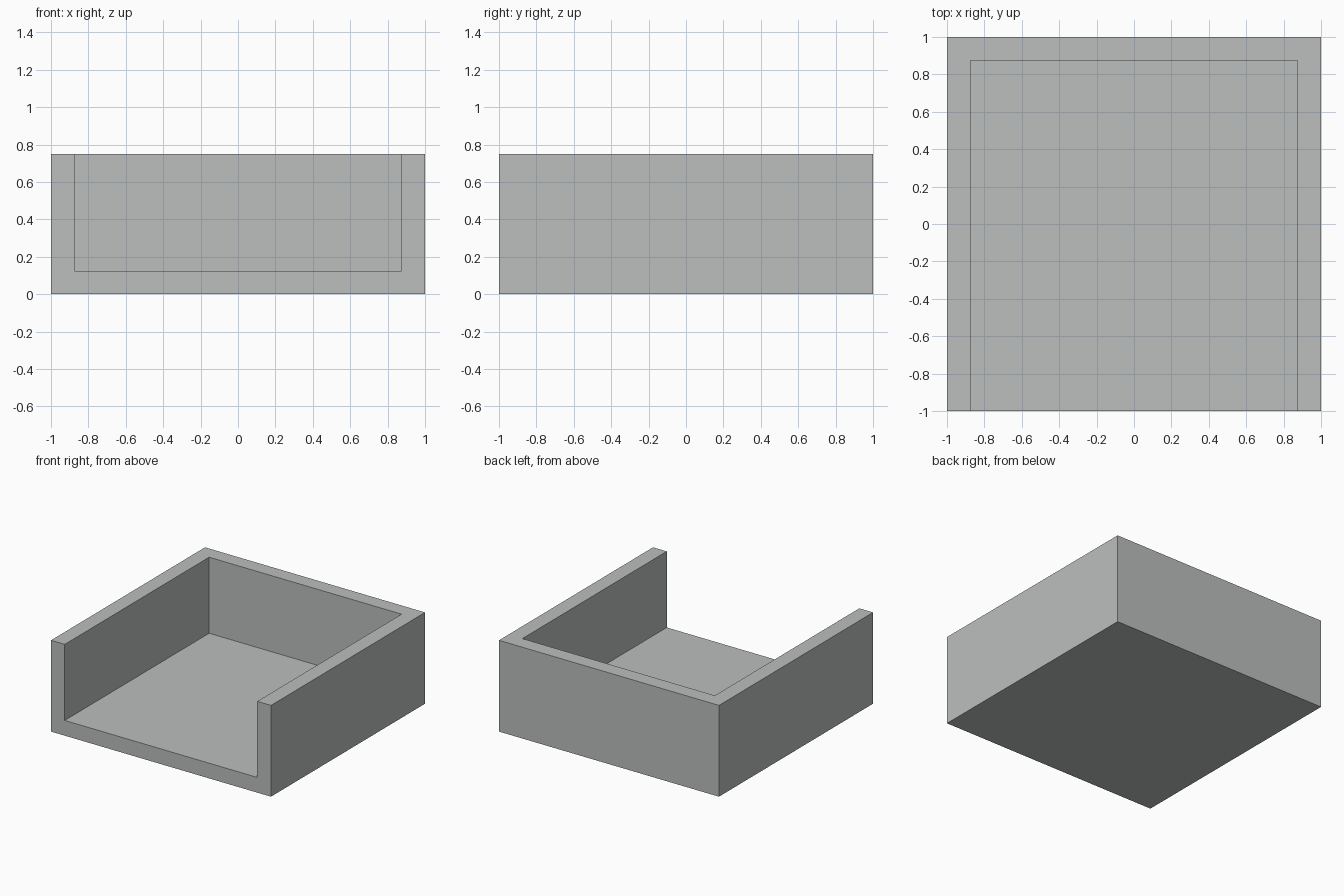
import bpy
import bmesh
from mathutils import Matrix, Vector

default = bpy.data.objects.get("Cube")
if default:
    bpy.data.objects.remove(default, do_unlink=True)

WALL, HEIGHT = 0.125, 0.75

# Single grey finish
grey = bpy.data.materials.new("soft_grey")
grey.use_nodes = True
colour = (0.50, 0.52, 0.51, 1)
grey.diffuse_color = colour
grey.node_tree.nodes["Principled BSDF"].inputs["Base Color"].default_value = colour


def box(name, low, high):
    """Make a box object spanning two opposite corners."""
    low, high = Vector(low), Vector(high)
    bm = bmesh.new()
    place = Matrix.Translation((low + high) / 2) @ Matrix.Diagonal((high - low).to_4d())
    bmesh.ops.create_cube(bm, size=1, matrix=place)
    mesh = bpy.data.meshes.new(name)
    bm.to_mesh(mesh)
    bm.free()
    mesh.materials.append(grey)
    obj = bpy.data.objects.new(name, mesh)
    bpy.context.collection.objects.link(obj)
    return obj


# Solid block, hollowed from the top and open at the front
tray = box("open_front_tray", (-1, -1, 0), (1, 1, HEIGHT))
hollow = box("hollow_cutter", (WALL - 1, -1.5, WALL), (1 - WALL, 1 - WALL, HEIGHT + 0.5))
hollow.hide_render = True

cut = tray.modifiers.new("hollow", 'BOOLEAN')
cut.operation = 'DIFFERENCE'
cut.solver = 'EXACT'
cut.object = hollow

# Bake the cut and discard the cutter
bpy.context.view_layer.objects.active = tray
tray.select_set(True)
bpy.ops.object.modifier_apply(modifier=cut.name)
bpy.data.objects.remove(hollow, do_unlink=True)
